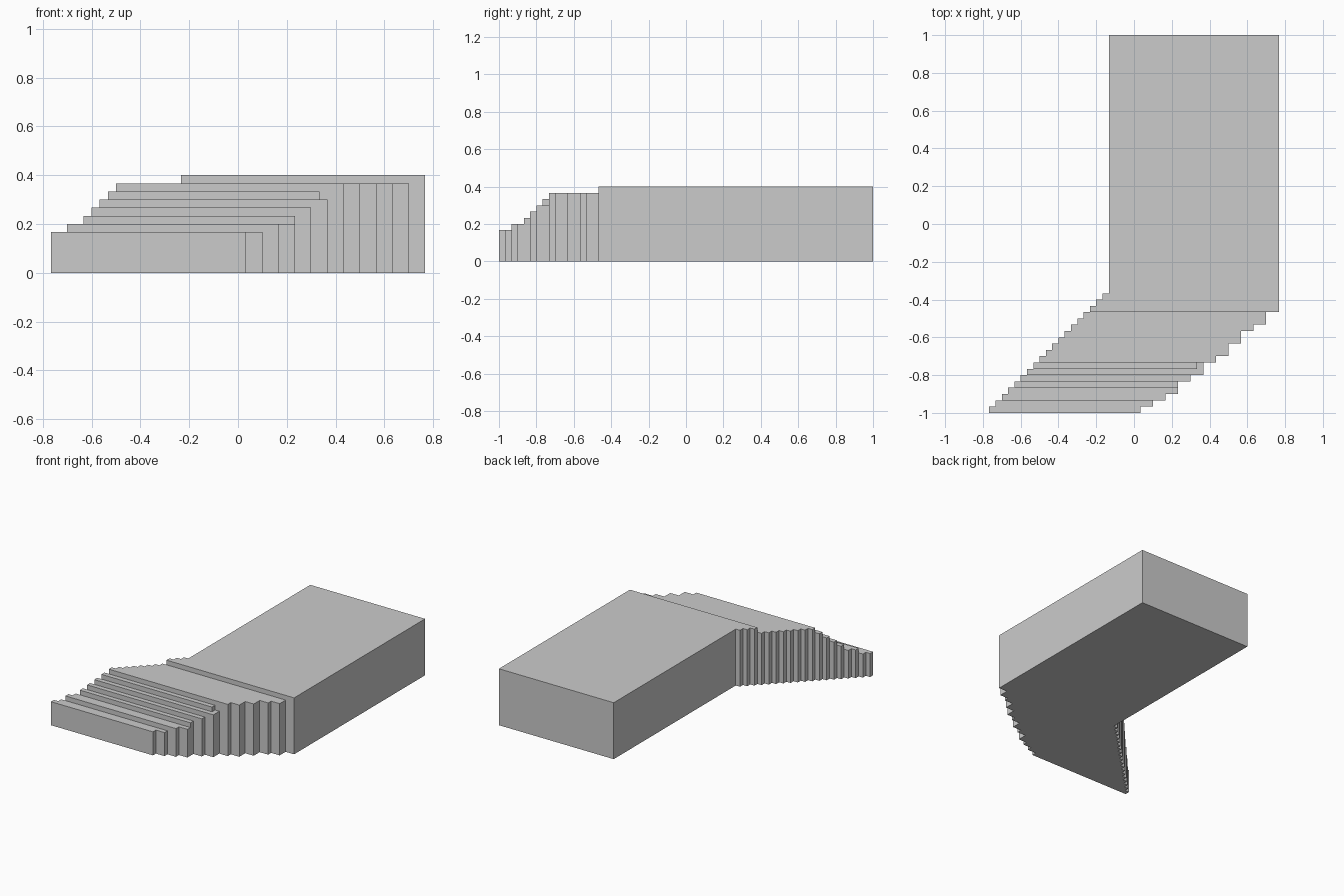
import bpy, bmesh
from mathutils import Vector

if "Cube" in bpy.data.objects:
    bpy.data.objects.remove(bpy.data.objects["Cube"])

U = 1 / 30  # stair grid size


def prism(name, points, direction):
    """Extrude a closed outline (grid units) along a direction."""
    bm = bmesh.new()
    face = bm.faces.new([bm.verts.new(Vector(p) * U) for p in points])
    ext = bmesh.ops.extrude_face_region(bm, geom=[face])
    moved = [g for g in ext["geom"] if isinstance(g, bmesh.types.BMVert)]
    bmesh.ops.translate(bm, verts=moved, vec=Vector(direction) * U)
    bmesh.ops.recalc_face_normals(bm, faces=bm.faces)
    mesh = bpy.data.meshes.new(name)
    bm.to_mesh(mesh)
    bm.free()
    ob = bpy.data.objects.new(name, mesh)
    bpy.context.collection.objects.link(ob)
    return ob


def boolean(target, cutter, operation):
    cutter.hide_render = True
    mod = target.modifiers.new(operation, "BOOLEAN")
    mod.operation, mod.object, mod.solver = operation, cutter, "EXACT"
    bpy.context.view_layer.objects.active = target
    bpy.ops.object.modifier_apply(modifier=mod.name)
    bpy.data.objects.remove(cutter)


# Bent footprint: straight leg, then stepped diagonal leg
outline = [(-4, 30), (-4, -11)]
for y in range(-11, -29 - 1, -1):           # left edge, one step per row
    outline += [(y + 6, y), (y + 6, y - 1)]
y = -30
for i, rows in enumerate([1, 1, 1, 2, 1, 2, 1, 2, 2, 1, 2]):  # right edge
    x = 1 + 2 * i
    outline += [(x, y), (x, y + rows)]
    y += rows
outline += [(23, -14), (23, 30)]
body = prism("bent_stepped_block", [(x, y, -2) for x, y in outline], (0, 0, 16))

# Side profile: (start of step, height)
steps = [(-32, 5), (-28, 6), (-26, 7), (-25, 8), (-24, 9), (-23, 10), (-22, 11), (-14, 12)]
side = [(-32, 0)]
h = 0
for y, z in steps:
    if h:
        side.append((y, h))
    side.append((y, z))
    h = z
side += [(32, 12), (32, 0)]
profile = prism("height_profile", [(-26, y, z) for y, z in side], (52, 0, 0))
boolean(body, profile, "INTERSECT")

# Small notch at the right end of one step
notch = prism("notch", [(10, -23, 9), (12, -23, 9), (12, -22, 9), (10, -22, 9)], (0, 0, 1.5))
boolean(body, notch, "DIFFERENCE")
